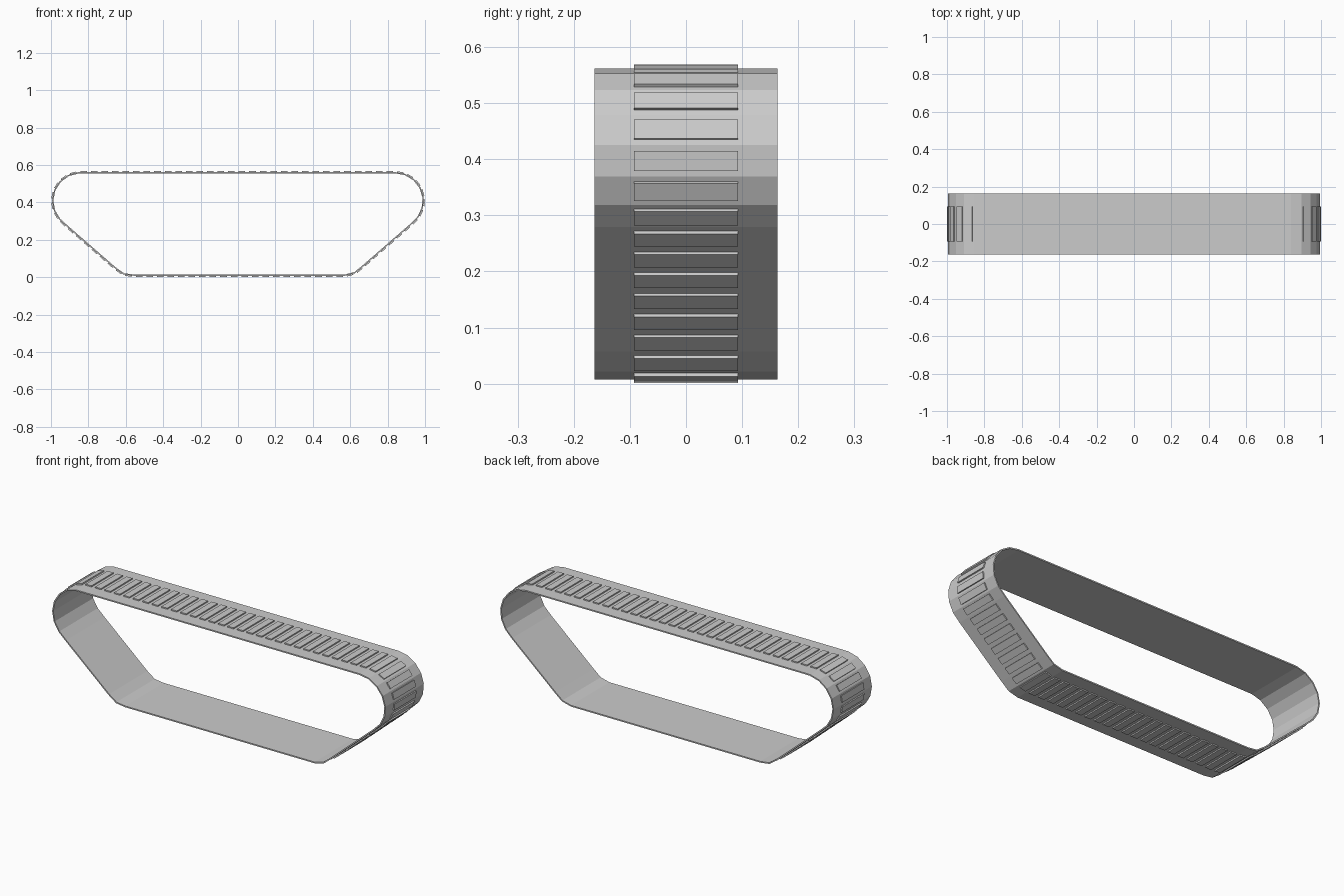
import bpy, bmesh, math
from mathutils import Vector

if "Cube" in bpy.data.objects:
    bpy.data.objects.remove(bpy.data.objects["Cube"])

LINKS = 80
HALF_W, PAD_W = 0.163, 0.093       # half widths of belt and pads
BELT_T, PAD_T, PAD_L = 0.007, 0.0065, 0.035
Z0, Z1 = 0.0075, 0.562             # outer belt bottom / top
R, CX = 0.153, 0.841               # big end arcs
SLOPE = math.radians(41)
r = 0.10                           # small bottom arcs


def arc(cx, cz, rad, a0, a1, n=48):
    return [Vector((cx + rad * math.cos(a0 + (a1 - a0) * i / n),
                    cz + rad * math.sin(a0 + (a1 - a0) * i / n))) for i in range(n + 1)]


# Right half of the side outline, from top to bottom, then mirrored
end = SLOPE - math.pi / 2
big = arc(CX, Z1 - R, R, math.pi / 2, end)
corner_x = big[-1].x - (big[-1].y - Z0) / math.tan(SLOPE)
small = arc(corner_x - r * math.tan(SLOPE / 2), Z0 + r, r, end, -math.pi / 2)
half = big + small
# start on the top run at a link joint, go clockwise around the loop
path = [Vector((0.67, Z1))] + half + [Vector((-p.x, p.y)) for p in reversed(half)]
path.append(path[0].copy())


def resample(pts, n):
    total = sum((b - a).length for a, b in zip(pts, pts[1:]))
    out, run, k = [], 0.0, 0
    for a, b in zip(pts, pts[1:]):
        d = (b - a).length
        while k < n and k * total / n <= run + d:
            out.append(a.lerp(b, (k * total / n - run) / d))
            k += 1
        run += d
    return out


joints = resample(path, LINKS)


def add_object(name, bm):
    bmesh.ops.recalc_face_normals(bm, faces=bm.faces)
    me = bpy.data.meshes.new(name)
    bm.to_mesh(me)
    bm.free()
    ob = bpy.data.objects.new(name, me)
    bpy.context.collection.objects.link(ob)
    return ob


# Belt: closed ring of flat links with a thin rectangular section
bm = bmesh.new()
rings = []
for i, p in enumerate(joints):
    t = (joints[(i + 1) % LINKS] - joints[i - 1]).normalized()
    q = p - Vector((-t.y, t.x)) * BELT_T
    rings.append([bm.verts.new((c.x, y, c.y)) for c, y in
                  ((p, -HALF_W), (p, HALF_W), (q, HALF_W), (q, -HALF_W))])
for i in range(LINKS):
    a, b = rings[i], rings[(i + 1) % LINKS]
    for j in range(4):
        k = (j + 1) % 4
        bm.faces.new((a[j], a[k], b[k], b[j]))
add_object("track_belt", bm)

# Raised grip pad in the middle of every link
bm = bmesh.new()
for i in range(LINKS):
    a, b = joints[i], joints[(i + 1) % LINKS]
    t = (b - a).normalized()
    n = Vector((-t.y, t.x))
    m = (a + b) / 2
    corners = [m + t * (s * PAD_L / 2) + n * h
               for s, h in ((-1, -0.002), (1, -0.002), (1, PAD_T), (-1, PAD_T))]
    front = [bm.verts.new((c.x, -PAD_W, c.y)) for c in corners]
    back = [bm.verts.new((c.x, PAD_W, c.y)) for c in corners]
    bm.faces.new(front)
    bm.faces.new(back[::-1])
    for j in range(4):
        k = (j + 1) % 4
        bm.faces.new((front[j], back[j], back[k], front[k]))
add_object("grip_pads", bm)
